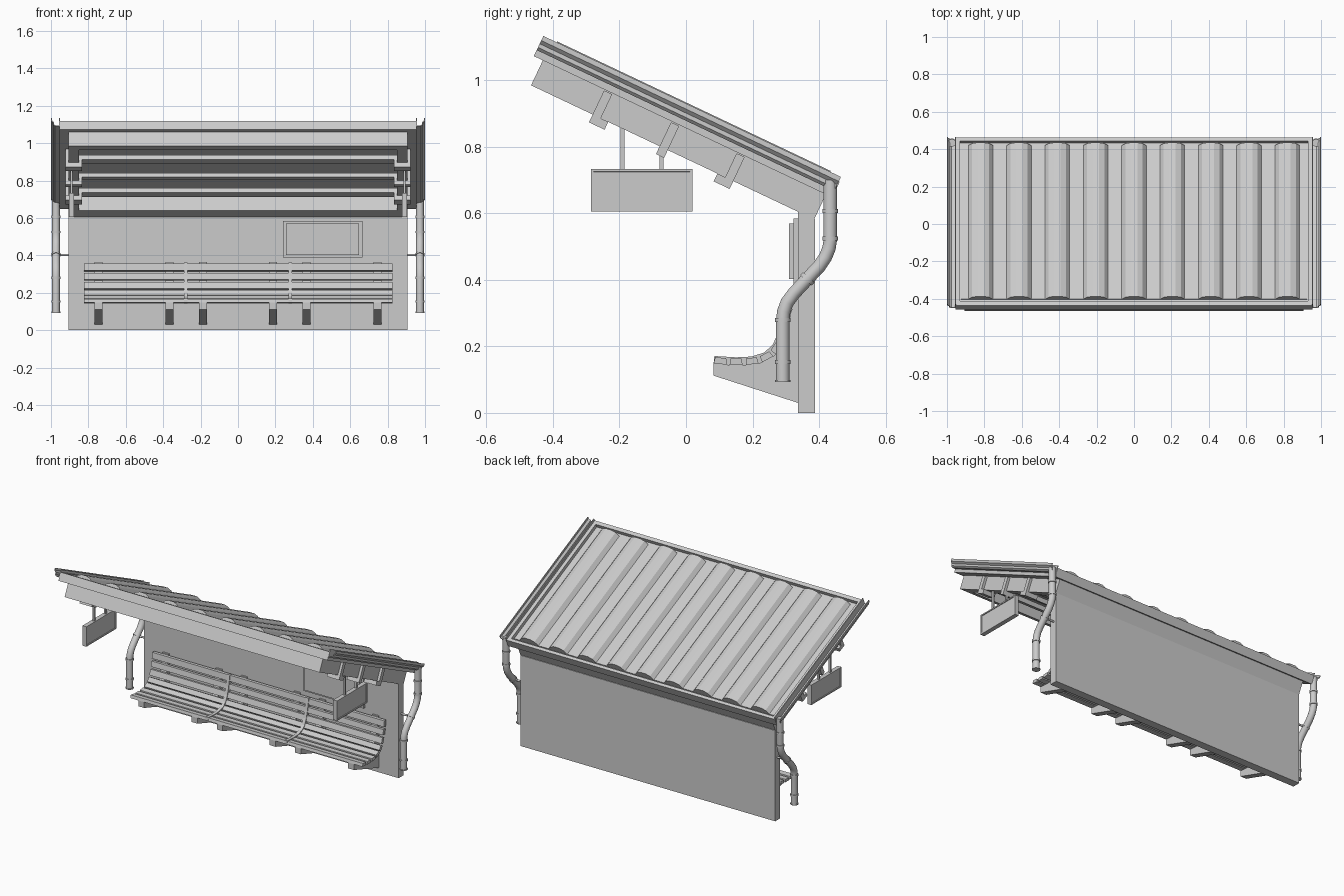
import bpy, bmesh, math
from mathutils import Matrix, Vector

if "Cube" in bpy.data.objects:
    bpy.data.objects.remove(bpy.data.objects["Cube"])

# Roof frame: local x, u (downhill) and n (roof normal), origin at the lower front edge
A = math.radians(25.34)
ROOF = Matrix.Translation((0, -0.466, 0.985)) @ Matrix.Rotation(-A, 4, 'X')
ID = Matrix.Identity(4)


def finish(name, bm, M=ID):
    bm.transform(M)
    bmesh.ops.recalc_face_normals(bm, faces=bm.faces)
    me = bpy.data.meshes.new(name)
    bm.to_mesh(me)
    bm.free()
    ob = bpy.data.objects.new(name, me)
    bpy.context.collection.objects.link(ob)
    return ob


def smooth_obj(ob):
    bpy.ops.object.select_all(action='DESELECT')
    ob.select_set(True)
    bpy.context.view_layer.objects.active = ob
    bpy.ops.object.shade_smooth_by_angle(angle=math.radians(40))


def prism(name, pts, a, b, axis='X', M=ID):
    """Extrude a 2D outline along X (pts = y,z) or Y (pts = x,z)."""
    bm = bmesh.new()
    put = (lambda p, t: (t, p[0], p[1])) if axis == 'X' else (lambda p, t: (p[0], t, p[1]))
    lo = [bm.verts.new(put(p, a)) for p in pts]
    hi = [bm.verts.new(put(p, b)) for p in pts]
    bm.faces.new(lo)
    bm.faces.new(hi)
    for i in range(len(pts)):
        j = (i + 1) % len(pts)
        bm.faces.new((lo[i], lo[j], hi[j], hi[i]))
    return finish(name, bm, M)


def box(name, x, y, z, M=ID):
    return prism(name, [(y[0], z[0]), (y[1], z[0]), (y[1], z[1]), (y[0], z[1])], x[0], x[1], 'X', M)


def panel(name, x, y, z, axis, rim, depth):
    """Box with recessed panels on the faces looking along an axis."""
    ob = box(name, x, y, z)
    bm = bmesh.new()
    bm.from_mesh(ob.data)
    bm.normal_update()
    for f in [f for f in bm.faces if abs(f.normal[axis]) > 0.9]:
        bmesh.ops.inset_individual(bm, faces=[f], thickness=rim)
        bmesh.ops.inset_individual(bm, faces=[f], thickness=0.001, depth=-depth)
    bm.to_mesh(ob.data)
    bm.free()
    return ob


def tube(name, pts, r):
    cu = bpy.data.curves.new(name, 'CURVE')
    cu.dimensions = '3D'
    cu.bevel_depth, cu.bevel_resolution, cu.use_fill_caps = r, 7, True
    sp = cu.splines.new('POLY')
    sp.points.add(len(pts) - 1)
    for p, q in zip(sp.points, pts):
        p.co = (*q, 1)
    tmp = bpy.data.objects.new(name, cu)
    bpy.context.collection.objects.link(tmp)
    bpy.context.view_layer.update()
    me = bpy.data.meshes.new_from_object(tmp.evaluated_get(bpy.context.evaluated_depsgraph_get()))
    bpy.data.objects.remove(tmp)
    bm = bmesh.new()
    bm.from_mesh(me)
    bmesh.ops.remove_doubles(bm, verts=bm.verts, dist=1e-5)
    smooth_obj(finish(name, bm))


# Back wall with a sloped top
prism("back_wall", [(0.337, 0), (0.388, 0), (0.388, 0.582), (0.337, 0.606)], -0.905, 0.905)

# Notice board
panel("notice_frame", (0.24, 0.665), (0.323, 0.337), (0.388, 0.585), 1, 0.015, 0.002)
box("notice_panel", (0.257, 0.648), (0.309, 0.33), (0.402, 0.57))

# Roof support frame
box("frame_front", (-0.905, 0.905), (0, 0.05), (0, 0.084), ROOF)
box("frame_rear", (-0.905, 0.905), (0.806, 0.942), (0, 0.084), ROOF)
for s in (-1, 1):
    box("frame_side", sorted((s * 0.85, s * 0.905)), (0.05, 0.806), (0, 0.084), ROOF)

# Roof deck and raised rim
box("roof_deck", (-0.955, 0.955), (-0.03, 0.963), (0.083, 0.112), ROOF)
for s in (-1, 1):
    box("rim_side", sorted((s * 0.93, s * 0.955)), (-0.03, 0.963), (0.11, 0.135), ROOF)
box("rim_front", (-0.93, 0.93), (-0.03, -0.005), (0.11, 0.135), ROOF)
box("rim_rear", (-0.93, 0.93), (0.943, 0.963), (0.11, 0.135), ROOF)

# Corrugated sheet with nine faceted ridges
ridge = [(-0.066, 0), (-0.046, 0.024), (-0.018, 0.035), (0.018, 0.035), (0.046, 0.024), (0.066, 0)]
prof = [(-0.925, 0.118)]
for k in range(9):
    prof += [(-0.82 + 0.205 * k + x, 0.118 + n) for x, n in ridge]
prof += [(0.925, 0.118), (0.925, 0.108), (-0.925, 0.108)]
prism("corrugated_sheet", prof, 0.015, 0.925, 'Y', ROOF)

# Cross beams hooked under the side frames, with outer straps
half = [(0.921, -0.026), (0.921, 0.0), (0.85, 0.0), (0.85, 0.044)]
low = [(0.835, 0.018), (0.835, -0.026)]
outline = half + [(-x, n) for x, n in reversed(half)]
outline += [(-x, n) for x, n in reversed(low)] + low
for u, u0, u1 in ((0.205, 0.205, 0.257), (0.428, 0.428, 0.455), (0.646, 0.62, 0.673)):
    prism("cross_beam", outline, u0, u1, 'Y', ROOF)
    for s in (-1, 1):
        box("beam_strap", sorted((s * 0.905, s * 0.921)), (u, u + 0.027), (-0.001, 0.08), ROOF)

# Side gutters: stepped open channels along the slope
outer = [(0.952, 0.150), (0.952, 0.103), (0.978, 0.103), (0.988, 0.112), (0.988, 0.124),
         (0.9995, 0.135), (0.9995, 0.150)]
inner = [(0.995, 0.150), (0.995, 0.137), (0.983, 0.126), (0.983, 0.114), (0.976, 0.108),
         (0.957, 0.108), (0.957, 0.150)]
for s in (-1, 1):
    prism("side_gutter", [(s * x, n) for x, n in outer + inner], -0.03, 0.96, 'Y', ROOF)

# Downpipes with collars and wall ties
path = [(0.434, 0.70), (0.434, 0.52), (0.43, 0.495), (0.419, 0.468), (0.40, 0.44), (0.365, 0.403),
        (0.325, 0.36), (0.304, 0.332), (0.294, 0.305), (0.291, 0.28), (0.291, 0.093)]
collars = [(0.434, 0.607, 0), (0.434, 0.525, 0), (0.365, 0.403, 1), (0.291, 0.28, 0),
           (0.291, 0.153, 0), (0.291, 0.096, 0)]
for s in (-1, 1):
    x = s * 0.973
    tube("downpipe", [(x, y, z) for y, z in path], 0.0205)
    for y, z, tilt in collars:
        d = Vector((0, 0.68, 0.73)) if tilt else Vector((0, 0, 1))
        c = Vector((x, y, z))
        h = 0.003 if z < 0.1 else 0.006
        tube("pipe_collar", [c - d * h, c + d * h], 0.024)
    tube("wall_tie", [(s * 0.89, 0.365, 0.403), (x, 0.365, 0.403)], 0.006)

# Hanging end signs
for s in (-1, 1):
    panel("hanging_sign", sorted((s * 0.876, s * 0.904)), (-0.286, 0.02), (0.605, 0.733), 0, 0.011, 0.004)
    for y, top in ((-0.191, 0.87), (-0.073, 0.81)):
        box("sign_hanger", sorted((s * 0.884, s * 0.896)), (y - 0.006, y + 0.006), (0.73, top))

# Bench: slats follow a curved underside line
slats = [((0.083, 0.149), (0.122, 0.145)), ((0.131, 0.144), (0.170, 0.144)),
         ((0.180, 0.144), (0.218, 0.149)), ((0.229, 0.152), (0.262, 0.170)),
         ((0.269, 0.176), (0.289, 0.206)), ((0.293, 0.214), (0.306, 0.254)),
         ((0.309, 0.265), (0.317, 0.304)), ((0.319, 0.315), (0.325, 0.358))]


def offset(p, q, d, trim=0.0):
    p, q = Vector(p), Vector(q)
    v = (q - p).normalized()
    n = Vector((-v.y, v.x)) * d
    return tuple(p + n + v * trim), tuple(q + n - v * trim)


for p, q in slats:
    a, b = offset(p, q, 0.019, 0.003)
    prism("bench_slat", [p, q, b, a], -0.823, 0.825)

# Bench brackets
line = [p for seg in slats for p in seg]
for x in (-0.745, -0.367, -0.188, 0.188, 0.367, 0.745):
    prism("bench_bracket", [(0.337, 0.03), (0.083, 0.112)] + line + [(0.326, 0.364), (0.337, 0.364)],
          x - 0.021, x + 0.021)

# Seat dividers: curved strips standing slightly proud of the slats
top = [offset(*slats[0], 0.022)[0]]
top += [tuple((Vector(a) + Vector(b)) / 2) for a, b in (offset(*seg, 0.023) for seg in slats)]
top += [offset(*slats[-1], 0.022)[1]]
for x in (-0.28, 0.28):
    prism("seat_divider", line + top[::-1], x - 0.01, x + 0.01)
